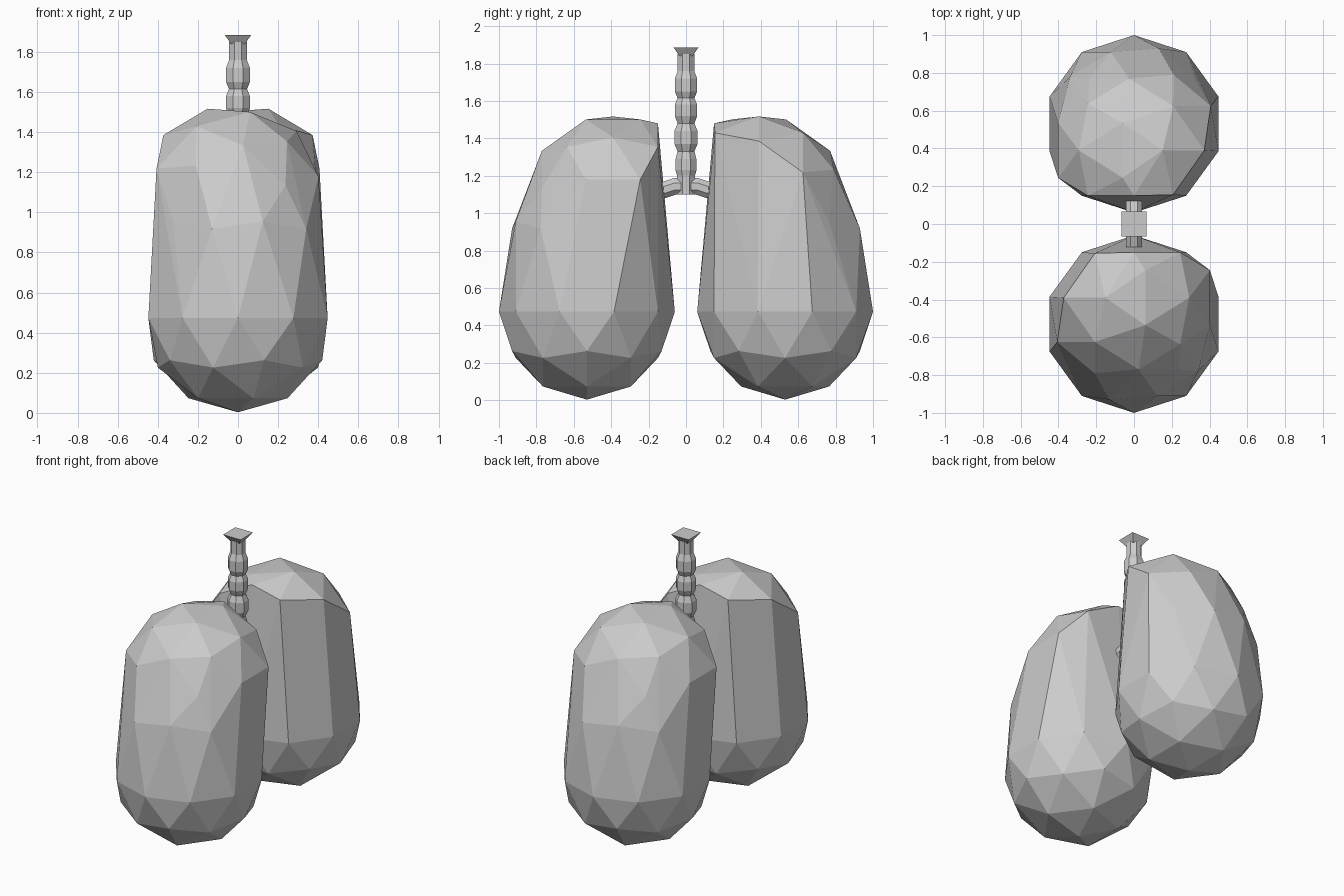
import bpy, bmesh
from math import pi, sin, cos, radians
from mathutils import Vector, Matrix

if "Cube" in bpy.data.objects:
    bpy.data.objects.remove(bpy.data.objects["Cube"])

R = 0.47


def ico_points():
    bm = bmesh.new()
    bmesh.ops.create_icosphere(bm, subdivisions=2, radius=R)
    pts = [v.co.copy() for v in bm.verts]
    bm.free()
    return pts


def finish(name, bm):
    bmesh.ops.recalc_face_normals(bm, faces=bm.faces[:])
    me = bpy.data.meshes.new(name)
    bm.to_mesh(me)
    bm.free()
    ob = bpy.data.objects.new(name, me)
    bpy.context.collection.objects.link(ob)
    return ob


def loft(name, rings):
    bm = bmesh.new()
    loops = [[bm.verts.new(p) for p in r] for r in rings]
    n = len(loops[0])
    for a, b in zip(loops, loops[1:]):
        for i in range(n):
            j = (i + 1) % n
            bm.faces.new((a[i], a[j], b[j], b[i]))
    bm.faces.new(loops[0][::-1])
    bm.faces.new(loops[-1])
    return finish(name, bm)


def lung(name, turn):
    pts = []
    # lower lobe: round base, shoulder ring raised
    for p in ico_points():
        if p.z < 0.3:
            lift = 0.235 if p.z > 0.1 else 0
            pts.append(p + Vector((0, 0.53, 0.473 + lift)))
    # upper lobe: tilted, flattened against the windpipe
    tilt = Matrix.Rotation(radians(15), 3, 'Y')
    for p in ico_points():
        q = tilt @ p + Vector((0.03, 0.39, 1.063))
        if q.z < 1.045:
            continue
        q.y = max(q.y, 0.15)
        if 0.82 * q.x - 0.56 * q.y < 0.12:
            pts.append(q)
    pts.append(Vector((0, 0.15, 1.48)))
    bm = bmesh.new()
    for p in pts:
        bm.verts.new(p)
    hull = bmesh.ops.convex_hull(bm, input=bm.verts[:])
    junk = {g for g in hull["geom_interior"] + hull["geom_unused"]
            if isinstance(g, bmesh.types.BMVert)}
    bmesh.ops.delete(bm, geom=list(junk), context='VERTS')
    bmesh.ops.rotate(bm, verts=bm.verts[:], matrix=Matrix.Rotation(turn, 3, 'Z'))
    return finish(name, bm)


# lungs, each the other turned half way round
lung("right_lung", 0)
lung("left_lung", pi)

# ribbed windpipe, eight sided
profile = [(1.10, .05), (1.20, .05), (1.23, .058), (1.29, .058), (1.33, .047),
           (1.37, .064), (1.44, .064), (1.48, .047), (1.52, .062), (1.58, .062),
           (1.615, .047), (1.65, .062), (1.72, .062), (1.76, .046), (1.85, .046)]


def octagon(k):
    return pi / 8 + k * pi / 4


loft("windpipe", [[(r * 1.04 * cos(octagon(k)), r * 1.04 * sin(octagon(k)), z)
                   for k in range(8)] for z, r in profile])

# square flared mouth
loft("windpipe_mouth", [[(sx * h, sy * h, z) for sx, sy in
                         ((-1, -1), (1, -1), (1, 1), (-1, 1))]
                        for z, h in ((1.84, .035), (1.885, .066))])

# arched branch joining both lungs
path = [(-.20, 1.06, 40), (-.13, 1.12, 28), (-.06, 1.143, 8),
        (.06, 1.143, -8), (.13, 1.12, -28), (.20, 1.06, -40)]
rings = []
for y, z, a in path:
    a = radians(a)
    rings.append([(.046 * cos(octagon(k)),
                   y - .046 * sin(octagon(k)) * sin(a),
                   z + .048 * sin(octagon(k)) * cos(a)) for k in range(8)])
loft("bronchi", rings)
